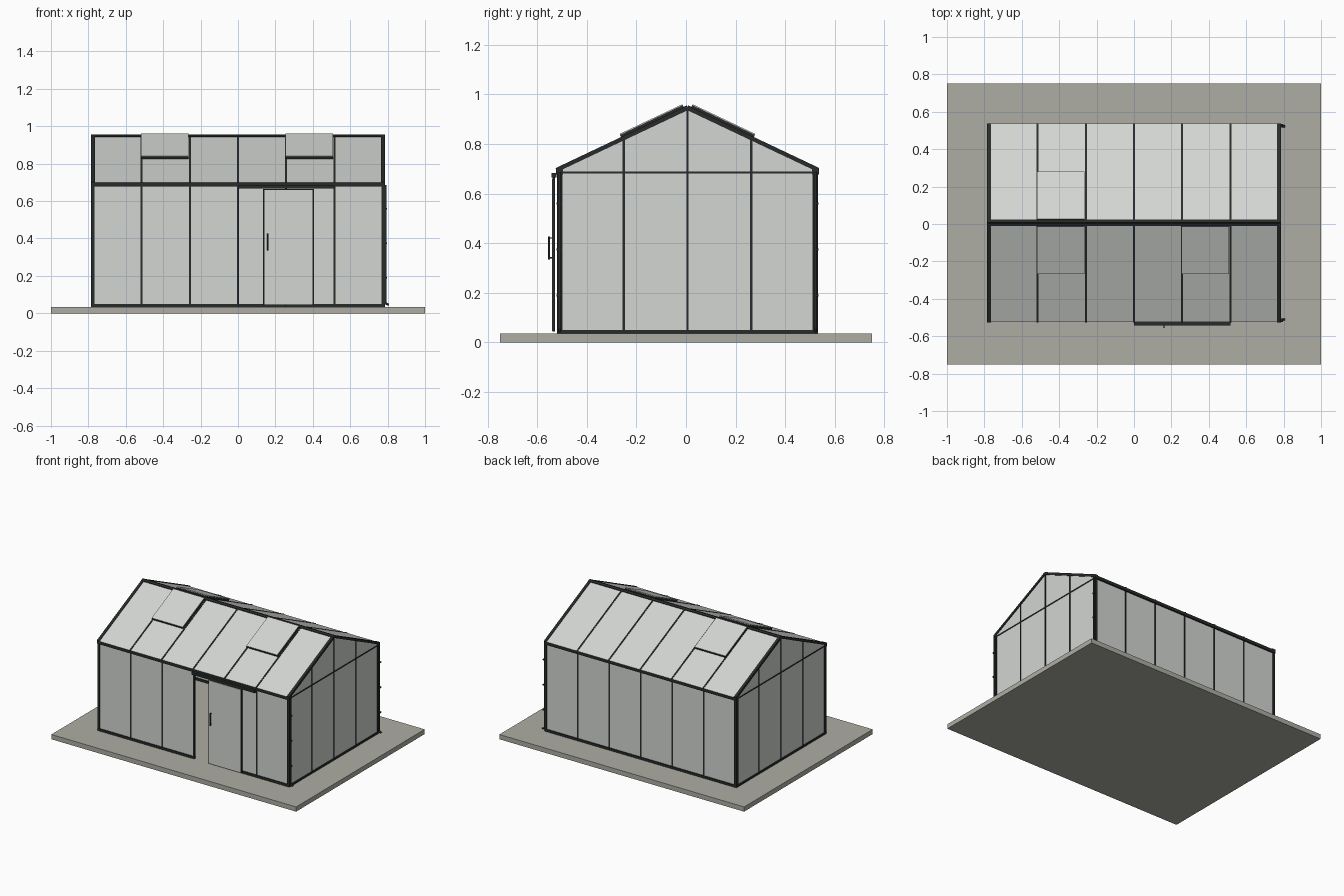
import bpy, bmesh, math
from mathutils import Vector

cube = bpy.data.objects.get("Cube")
if cube:
    bpy.data.objects.remove(cube, do_unlink=True)


def material(name, rgb):
    m = bpy.data.materials.new(name)
    m.use_nodes = True
    m.diffuse_color = (*rgb, 1)
    m.node_tree.nodes["Principled BSDF"].inputs["Base Color"].default_value = (*rgb, 1)
    return m


GLASS = material("pale_glass", (0.65, 0.67, 0.64))
FRAME = material("dark_metal", (0.022, 0.024, 0.024))
STONE = material("warm_grey_slab", (0.42, 0.42, 0.375))

# Main dimensions
YC = 0.006            # building centre in y
HX, HY = 0.785, 0.528   # half length and half width
BASE, EAVE, RIDGE = 0.035, 0.695, 0.945
BAYS = [-0.515, -0.2575, 0, 0.2575, 0.515]
PITCH = math.atan2(RIDGE - EAVE, HY)


def finish(name, bm, mat):
    bmesh.ops.recalc_face_normals(bm, faces=bm.faces)
    mesh = bpy.data.meshes.new(name)
    bm.to_mesh(mesh)
    bm.free()
    mesh.materials.append(mat)
    ob = bpy.data.objects.new(name, mesh)
    bpy.context.collection.objects.link(ob)
    return ob


def box(name, xs, ys, zs, mat, place=Vector):
    """Box between the given ranges; place maps each corner into the model."""
    bm = bmesh.new()
    bmesh.ops.create_cube(bm, size=1)
    for v in bm.verts:
        v.co = place([r[0] if c < 0 else r[1] for c, r in zip(v.co, (xs, ys, zs))])
    return finish(name, bm, mat)


def around(c, w):
    return (c - w / 2, c + w / 2)


def on_slope(side):
    """Maps (x, distance down from ridge, height off roof) onto one roof slope."""
    s, c = math.sin(PITCH), math.cos(PITCH)
    return lambda p: Vector((p[0], YC + side * (p[1] * c + p[2] * s),
                             RIDGE - p[1] * s + p[2] * c))


def roof_z(y):
    return RIDGE - abs(y - YC) * math.tan(PITCH)


def rod(name, start, end, radius):
    a, b = Vector(start), Vector(end)
    bm = bmesh.new()
    bmesh.ops.create_cone(bm, cap_ends=True, segments=12, radius1=radius,
                          radius2=radius, depth=(b - a).length)
    turn = (b - a).to_track_quat('Z', 'Y')
    for v in bm.verts:
        v.co = turn @ v.co + (a + b) / 2
    ob = finish(name, bm, FRAME)
    for p in ob.data.polygons:
        p.use_smooth = len(p.vertices) == 4
    return ob


# Ground slab
box("slab", (-1, 1), (-0.75, 0.75), (0, BASE), STONE)

# Long walls: panes, glazing bars, sill and gutter
for side, label in ((-1, "front"), (1, "back")):
    wall = YC + side * (HY - 0.012)
    spans = [(-HX, 0), (BAYS[3], HX)] if side < 0 else [(-HX, HX)]
    for a, b in spans:
        box(label + "_pane", (a + 0.004, b - 0.004), around(wall, 0.006), (BASE, EAVE - 0.005), GLASS)
        box(label + "_sill", (a, b), around(wall, 0.022), (BASE, BASE + 0.016), FRAME)
    for x in BAYS:
        box(label + "_bar", around(x, 0.010), around(wall, 0.014), (BASE, EAVE), FRAME)
    box(label + "_gutter", (-HX, HX), around(wall, 0.028), (EAVE - 0.018, EAVE + 0.004), FRAME)
    for x in (-HX + 0.009, HX - 0.009):
        box(label + "_corner_post", around(x, 0.018), around(wall, 0.022), (BASE, EAVE), FRAME)

# Gable ends: five-sided pane with upright bars and a cross bar
for side, label in ((-1, "right"), (1, "left")):
    wall = side * (HX - 0.009)
    w = HY - 0.014
    outline = [(YC - w, BASE), (YC + w, BASE), (YC + w, EAVE),
               (YC, RIDGE - 0.003), (YC - w, EAVE)]
    bm = bmesh.new()
    face = bm.faces.new([bm.verts.new((wall - 0.003, y, z)) for y, z in outline])
    moved = bmesh.ops.extrude_face_region(bm, geom=[face])["geom"]
    bmesh.ops.translate(bm, vec=(0.006, 0, 0),
                        verts=[g for g in moved if isinstance(g, bmesh.types.BMVert)])
    finish(label + "_gable_pane", bm, GLASS)
    for y in (YC - 0.257, YC, YC + 0.257):
        box(label + "_gable_bar", around(wall, 0.014), around(y, 0.009), (BASE, roof_z(y)), FRAME)
    box(label + "_gable_cross_bar", around(wall, 0.013), (YC - w, YC + w), around(0.685, 0.008), FRAME)
    box(label + "_gable_sill", around(wall, 0.018), (YC - w, YC + w), (BASE, BASE + 0.014), FRAME)

# Roof slopes: sheet, rafters and end trims
LENGTH = HY / math.cos(PITCH)
for side, label in ((-1, "front"), (1, "back")):
    slope = on_slope(side)
    box(label + "_roof_pane", (-HX + 0.004, HX - 0.004), (0, LENGTH), (0, 0.005), GLASS, slope)
    for x in BAYS:
        box(label + "_rafter", around(x, 0.010), (0, LENGTH), (-0.008, 0.008), FRAME, slope)
    for x in (-HX + 0.010, HX - 0.010):
        box(label + "_end_rafter", around(x, 0.020), (0, LENGTH), (-0.008, 0.009), FRAME, slope)
    box(label + "_ridge_trim", (-HX, HX), (-0.002, 0.014), (-0.006, 0.011), FRAME, slope)

# Roof vents: raised frame under an overlapping pane
for side, x0 in ((-1, BAYS[0]), (-1, BAYS[3]), (1, BAYS[0])):
    slope = on_slope(side)
    a, b, top, low = x0 - 0.003, x0 + 0.250, 0.012, 0.292
    box("vent_pane", (a, b), (top, low), (0.019, 0.023), GLASS, slope)
    for x in (a + 0.007, b - 0.005):
        box("vent_side_rail", around(x, 0.010), (top, low), (0.004, 0.019), FRAME, slope)
    box("vent_lower_rail", (a, b), (low - 0.012, low), (0.003, 0.019), FRAME, slope)
    box("vent_upper_rail", (a, b), (top, top + 0.010), (0.003, 0.019), FRAME, slope)

# Sliding door, left partly open, with its track and handle
DOOR = (0.142, 0.398)
box("door_pane", DOOR, (-0.541, -0.536), (0.046, 0.660), GLASS)
for x in (DOOR[0] - 0.002, DOOR[1] + 0.002):
    box("door_stile", around(x, 0.011), (-0.538, -0.528), (0.044, 0.664), FRAME)
for z in (0.049, 0.660):
    box("door_rail", DOOR, (-0.538, -0.528), around(z, 0.010), FRAME)
box("door_track", (0, 0.515), (-0.543, -0.522), (0.666, 0.684), FRAME)
rod("door_handle", (0.16, -0.552, 0.335), (0.16, -0.552, 0.428), 0.004)
for z in (0.342, 0.421):
    rod("handle_mount", (0.16, -0.552, z), (0.16, -0.536, z), 0.003)

# Downpipes with brackets and a bottom outlet
for side in (-1, 1):
    y = YC + side * (HY - 0.012)
    x = HX + 0.004
    rod("downpipe", (x, y, 0.050), (x, y, EAVE - 0.010), 0.006)
    rod("downpipe_outlet", (x, y, 0.054), (x + 0.017, y, 0.045), 0.006)
    for z in (0.19, 0.375, 0.56):
        box("pipe_bracket", around(x, 0.016), around(y + side * 0.004, 0.018), around(z, 0.008), FRAME)
